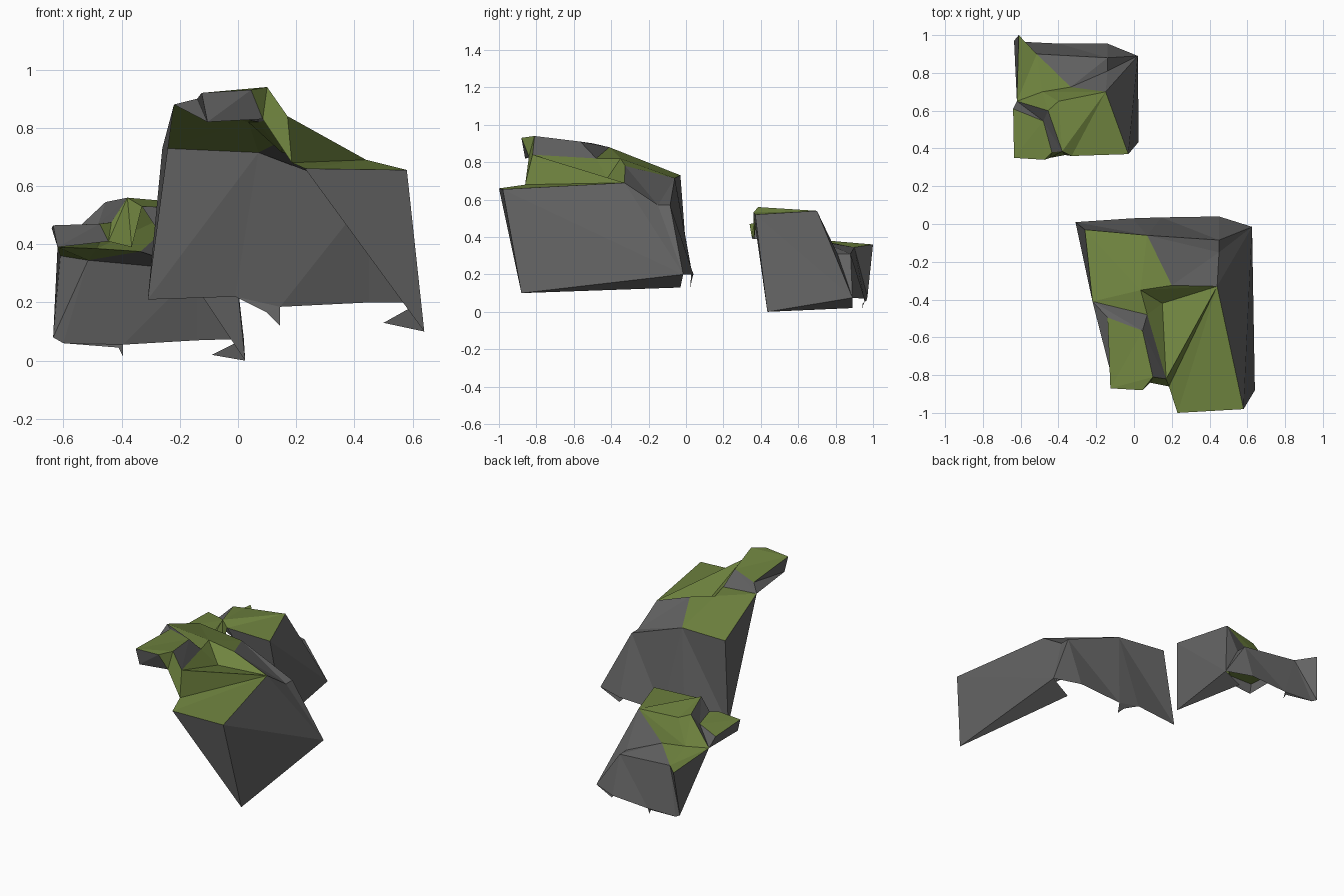
import bpy, bmesh

def mat(name, c):
    m = bpy.data.materials.new(name)
    m.diffuse_color = (*c, 1)
    return m

STONE = mat("stone grey", (0.125, 0.125, 0.125))
MOSS = mat("moss green", (0.16, 0.23, 0.05))

# faces shared by both rock shells, each letter is a named corner
STONE_FACES = ["ABM", "AMK", "BZCDM", "BYXZ",                # back wall and its hanging flap
               "CPD", "PDO", "PGO", "HIP", "HPG", "IFP",     # back corner, right wall, flap
               "UHI", "AKL", "MDON", "NOG",                  # front, left and rear chamfer
               "Laef", "efgd", "Lba", "LSb", "bSTc"]         # sides of the raised ledge
MOSS_FACES = ["KMNEL", "LEWS", "NGE", "EGW", "SWGT", "UGH", "dcTVg", "abcde"]

def rock(name, extra_moss, pts):
    bm = bmesh.new()
    v = {k: bm.verts.new(p) for k, p in pts.items()}
    for i, group in enumerate((STONE_FACES, MOSS_FACES + extra_moss)):
        for f in group:
            bm.faces.new([v[k] for k in f]).material_index = i
    bmesh.ops.triangulate(bm, faces=bm.faces[:])
    bmesh.ops.recalc_face_normals(bm, faces=bm.faces[:])
    me = bpy.data.meshes.new(name)
    bm.to_mesh(me)
    bm.free()
    me.materials.append(STONE)
    me.materials.append(MOSS)
    bpy.context.collection.objects.link(bpy.data.objects.new(name, me))

# tall rock, with a gully in the moss
rock("large_rock", ["TGV", "VGU"], dict(
    A=(-.31, .01, .21), B=(-.01, .03, .22), Y=(.10, .025, .165), X=(.145, .02, .12), Z=(.145, .035, .185),
    C=(.45, .04, .20), P=(.625, -.015, .20), F=(.50, -.03, .13), I=(.64, -.88, .10),
    H=(.58, -.98, .655), U=(.23, -1.0, .66), G=(.44, -.33, .69), D=(.45, -.085, .57), O=(.45, -.15, .57),
    M=(.07, -.06, .715), K=(-.26, -.03, .73), L=(-.22, -.41, .88), N=(.20, -.325, .78),
    E=(.035, -.35, .82), W=(.15, -.42, .715), S=(.07, -.48, .82), T=(.17, -.82, .84), V=(.185, -.86, .68),
    a=(-.14, -.495, .90), b=(.045, -.565, .91), c=(.10, -.81, .94), d=(.045, -.88, .93),
    e=(-.125, -.87, .92), f=(-.105, -.86, .82), g=(.085, -.84, .83)))

# low rock behind it, with a flat moss shoulder
rock("small_rock", ["TGU", "TUV"], dict(
    A=(-.635, .97, .08), B=(-.60, .965, .06), Y=(-.41, .945, .045), X=(-.395, .94, .015), Z=(-.395, .955, .055),
    C=(-.14, .955, .07), P=(.02, .89, .075), F=(-.09, .89, .02), I=(.025, .435, 0),
    H=(-.03, .37, .52), U=(-.33, .36, .53), G=(-.15, .70, .54), D=(-.14, .88, .31), O=(-.14, .81, .31),
    M=(-.515, .90, .345), K=(-.61, 1.0, .36), L=(-.62, .65, .39), N=(-.335, .725, .375),
    E=(-.485, .70, .385), W=(-.40, .65, .53), S=(-.455, .60, .545), T=(-.38, .385, .56), V=(-.365, .365, .39),
    a=(-.64, .61, .455), b=(-.48, .545, .47), c=(-.435, .38, .475), d=(-.475, .34, .47),
    e=(-.635, .35, .465), f=(-.62, .355, .39), g=(-.445, .35, .41)))
